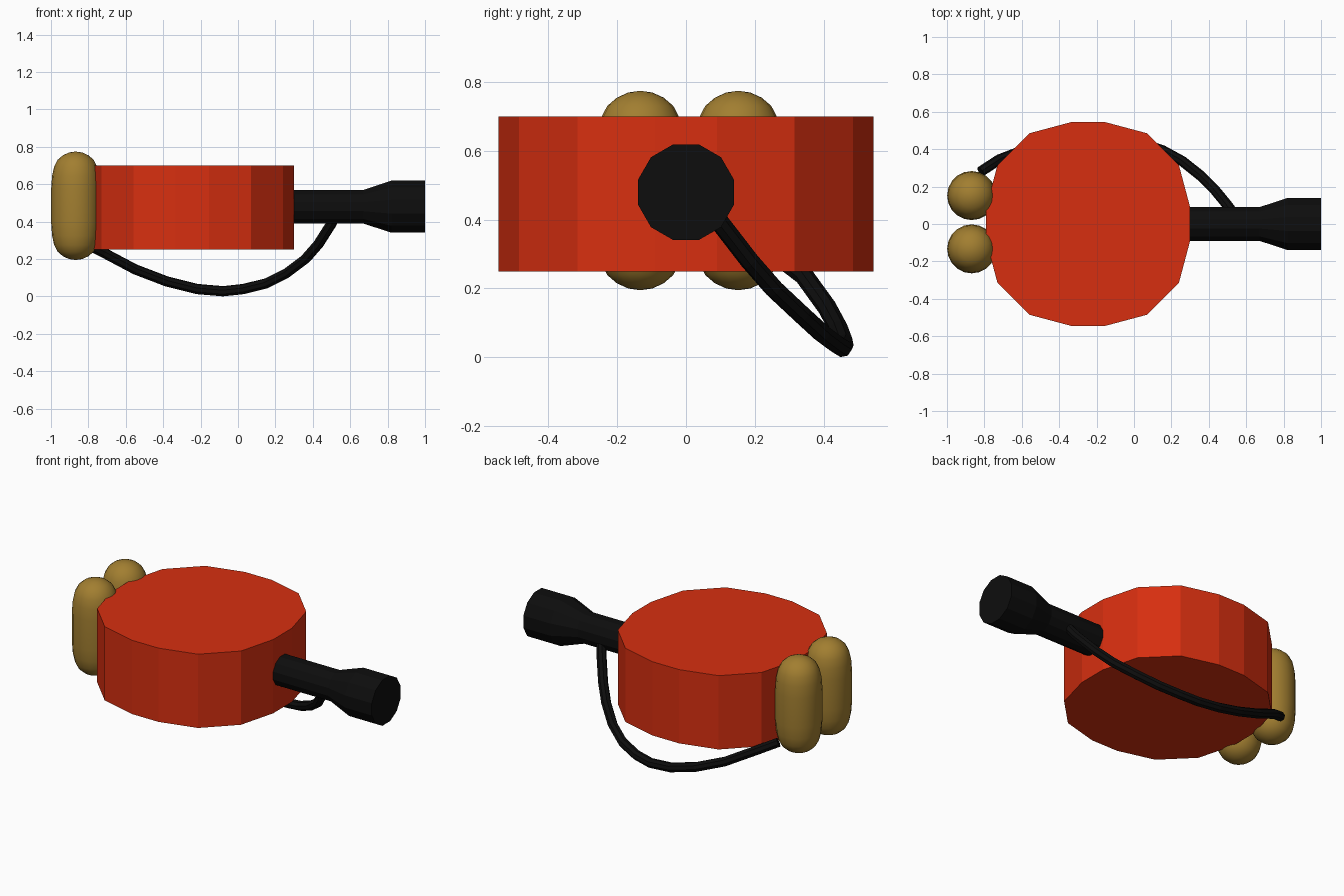
import bpy, bmesh, math
from mathutils import Vector, Matrix

if "Cube" in bpy.data.objects:
    bpy.data.objects.remove(bpy.data.objects["Cube"])


def material(name, colour):
    m = bpy.data.materials.new(name)
    m.use_nodes = True
    m.diffuse_color = (*colour, 1)
    m.node_tree.nodes["Principled BSDF"].inputs["Base Color"].default_value = (*colour, 1)
    return m


red = material("red", (0.68, 0.028, 0.005))
black = material("black", (0.004, 0.004, 0.004))
brass = material("brass", (0.36, 0.21, 0.03))


def add_object(name, bm, mat, smooth=False):
    bmesh.ops.remove_doubles(bm, verts=bm.verts, dist=0.0005)
    bmesh.ops.recalc_face_normals(bm, faces=bm.faces)
    mesh = bpy.data.meshes.new(name)
    bm.to_mesh(mesh)
    bm.free()
    mesh.materials.append(mat)
    for p in mesh.polygons:
        p.use_smooth = smooth
    obj = bpy.data.objects.new(name, mesh)
    bpy.context.collection.objects.link(obj)
    return obj


def lathe(name, profile, sides, mat, matrix, turn=0.0, smooth=False):
    """Turn a (radius, height) profile around z, then place it."""
    bm = bmesh.new()
    points = [bm.verts.new((r * math.cos(turn), r * math.sin(turn), h)) for r, h in profile]
    edges = [bm.edges.new(pair) for pair in zip(points, points[1:])]
    bmesh.ops.spin(bm, geom=points + edges, cent=(0, 0, 0), axis=(0, 0, 1),
                   angle=math.tau, steps=sides, use_merge=False)
    bm.transform(matrix)
    return add_object(name, bm, mat, smooth)


# Drum body: four corners of a rounded square, extruded upward
bm = bmesh.new()
corner = [(0.545, -0.09), (0.545, 0.09), (0.485, 0.315), (0.315, 0.485)]
outline = []
for quarter in range(4):
    rot = Matrix.Rotation(quarter * math.pi / 2, 3, "Z")
    for x, y in corner:
        outline.append(bm.verts.new(rot @ Vector((x, y, 0)) + Vector((-0.245, 0, 0.25))))
base = bm.faces.new(outline)
top = bmesh.ops.extrude_face_region(bm, geom=[base], use_keep_orig=True)
bmesh.ops.translate(bm, vec=(0, 0, 0.45),
                    verts=[v for v in top["geom"] if isinstance(v, bmesh.types.BMVert)])
add_object("drum_body", bm, red)

# Flared nozzle lying along x
nozzle = [(0, 0.28), (0.093, 0.28), (0.093, 0.67), (0.144, 0.82), (0.144, 1.0), (0, 1.0)]
lathe("nozzle", nozzle, 12, black,
      Matrix.Translation((0, 0, 0.48)) @ Matrix.Rotation(math.pi / 2, 4, "Y"),
      turn=math.radians(15))

# Two rounded upright tanks behind the drum
half = [(0, 0.29), (0.035, 0.285), (0.068, 0.27), (0.096, 0.246),
        (0.115, 0.21), (0.126, 0.16), (0.131, 0.09)]
tank = half + [(r, -h) for r, h in reversed(half)]
for side, y in (("left", 0.152), ("right", -0.133)):
    lathe(side + "_tank", tank, 20, brass,
          Matrix.Translation((-0.868, y, 0.485)), smooth=True)

# Hose sagging from the left tank round to the nozzle
path = [(-0.82, 0.28, 0.285), (-0.72, 0.345, 0.235), (-0.55, 0.41, 0.145),
        (-0.38, 0.445, 0.08), (-0.22, 0.46, 0.04), (-0.08, 0.455, 0.028),
        (0.03, 0.435, 0.04), (0.15, 0.395, 0.07), (0.26, 0.335, 0.125),
        (0.36, 0.255, 0.2), (0.43, 0.185, 0.28), (0.5, 0.1, 0.39), (0.53, 0.06, 0.45)]
curve = bpy.data.curves.new("hose", "CURVE")
curve.dimensions = "3D"
curve.bevel_depth = 0.028
curve.bevel_resolution = 2
curve.use_fill_caps = True
spline = curve.splines.new("POLY")
spline.points.add(len(path) - 1)
for point, co in zip(spline.points, path):
    point.co = (*co, 1)
spline.use_smooth = False
curve.materials.append(black)
bpy.context.collection.objects.link(bpy.data.objects.new("hose", curve))
